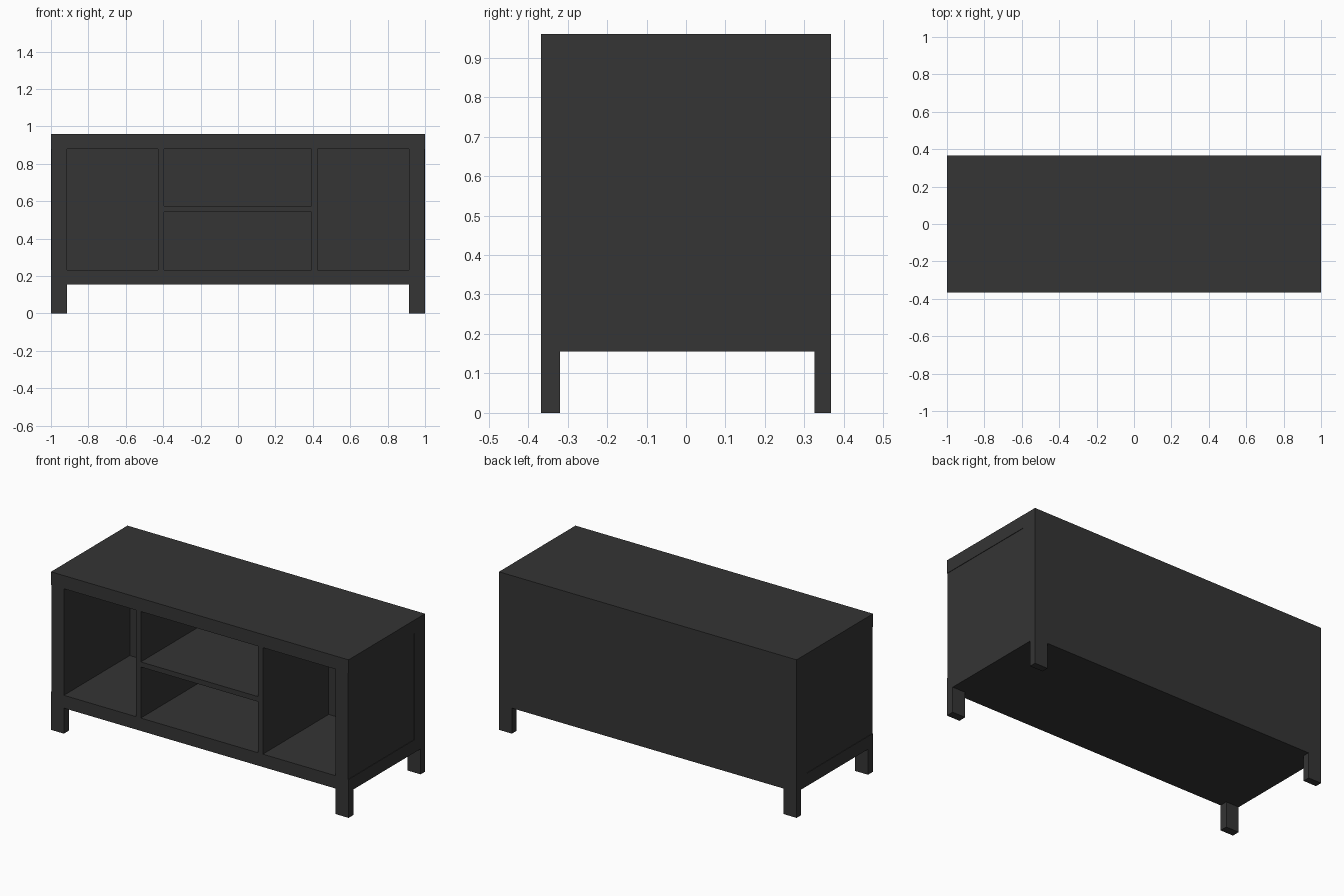
import bpy
import bmesh
from mathutils import Vector

if "Cube" in bpy.data.objects:
    bpy.data.objects.remove(bpy.data.objects["Cube"])

wood = bpy.data.materials.new("dark_wood")
wood.diffuse_color = (0.035, 0.035, 0.035, 1)
wood.use_nodes = True
wood.node_tree.nodes["Principled BSDF"].inputs["Base Color"].default_value = wood.diffuse_color


def box(name, x, y, z):
    """Axis-aligned box from (min, max) ranges."""
    lo, hi = Vector((x[0], y[0], z[0])), Vector((x[1], y[1], z[1]))
    bm = bmesh.new()
    bmesh.ops.create_cube(bm, size=1)
    bmesh.ops.scale(bm, vec=hi - lo, verts=bm.verts)
    mesh = bpy.data.meshes.new(name)
    bm.to_mesh(mesh)
    bm.free()
    mesh.materials.append(wood)
    obj = bpy.data.objects.new(name, mesh)
    obj.location = (lo + hi) / 2
    bpy.context.collection.objects.link(obj)
    return obj


W, D = 1.0, 0.367            # half width, half depth
LEG, BASE, FLOOR, CEIL, TOP = 0.0, 0.155, 0.233, 0.88, 0.96
BACK = 0.265                 # inner face of the back panel

# Top and base slabs
box("top_slab", (-W, W), (-D, D), (CEIL, TOP))
box("base_slab", (-W, W), (-D, D), (BASE, FLOOR))

# Thick closed back
box("back_panel", (-W, W), (BACK, D), (FLOOR, CEIL))

# Side panels, a hair inside the slabs, and legs at each corner
for side, s in (("left", -1), ("right", 1)):
    box(side + "_side_panel", sorted((s * 0.913, s * 0.997)), (-D, BACK), (FLOOR, CEIL))
    leg_x = sorted((s * 0.913, s * W))
    box("front_leg_" + side, leg_x, (-D, -0.319), (LEG, BASE))
    box("back_leg_" + side, leg_x, (0.325, D), (LEG, BASE))

# Dividers and middle shelf
box("left_divider", (-0.428, -0.396), (-D, BACK), (FLOOR, CEIL))
box("right_divider", (0.392, 0.424), (-D, BACK), (FLOOR, CEIL))
box("middle_shelf", (-0.396, 0.392), (-D, BACK), (0.543, 0.574))
